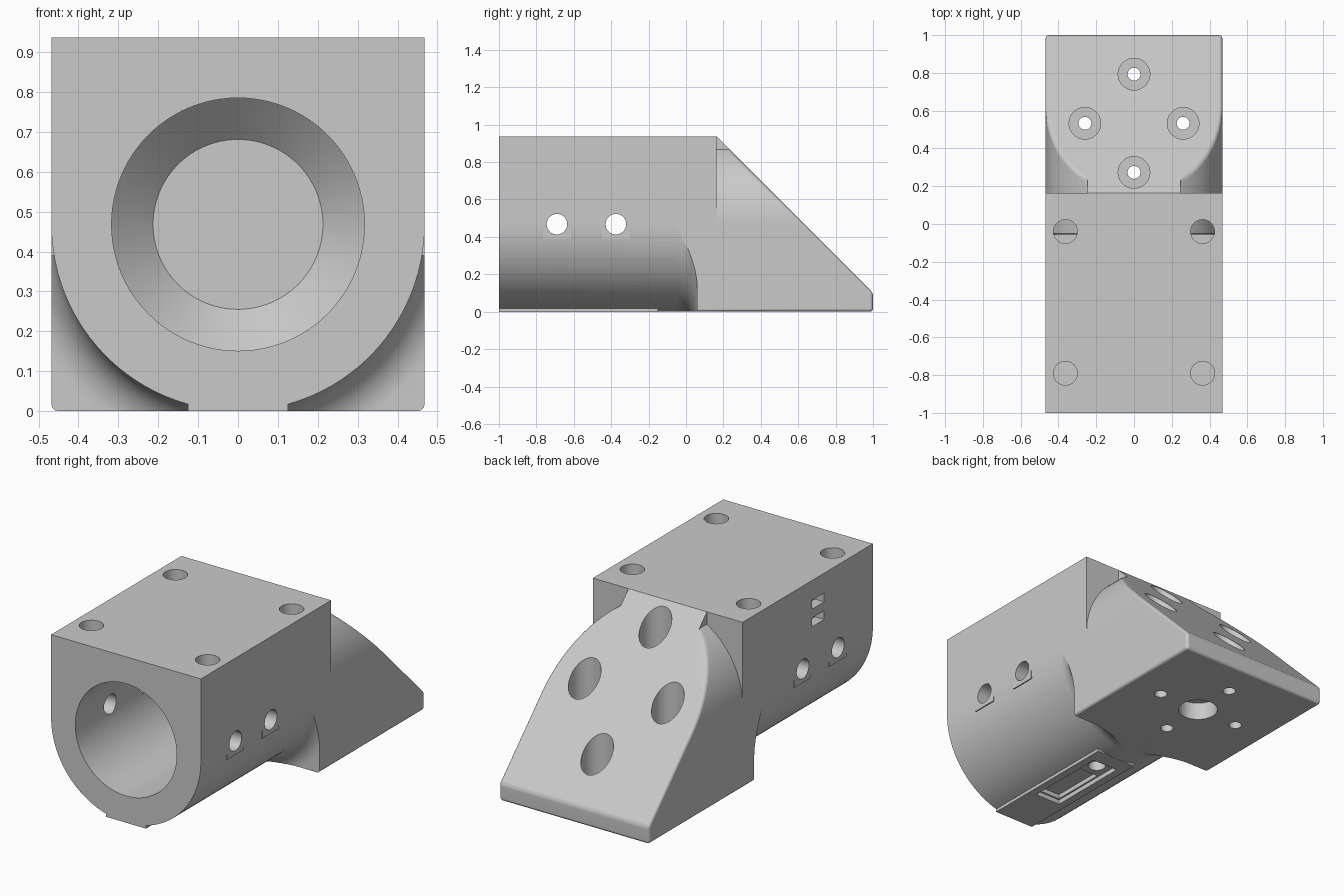
import bpy, bmesh, math
from mathutils import Vector, Matrix

if "Cube" in bpy.data.objects:
    bpy.data.objects.remove(bpy.data.objects["Cube"], do_unlink=True)

R, TOP = 0.468, 0.937        # half width / barrel radius, total height
BACK = 0.163                 # rear face of the block

grey = bpy.data.materials.new("plain grey")
grey.use_nodes = True
grey.diffuse_color = (0.59, 0.59, 0.59, 1)
grey.node_tree.nodes["Principled BSDF"].inputs["Base Color"].default_value = (0.59, 0.59, 0.59, 1)


def to_object(name, bm):
    bmesh.ops.recalc_face_normals(bm, faces=bm.faces[:])
    mesh = bpy.data.meshes.new(name)
    bm.to_mesh(mesh)
    bm.free()
    mesh.materials.append(grey)
    ob = bpy.data.objects.new(name, mesh)
    bpy.context.collection.objects.link(ob)
    return ob


def arc(start, end, steps):
    """Points on the barrel circle, angles in degrees."""
    angles = [math.radians(start + (end - start) * i / steps) for i in range(steps + 1)]
    return [(R * math.cos(a), R + R * math.sin(a)) for a in angles]


def prism(points, y0, y1):
    """Extrude an x-z outline along y."""
    bm = bmesh.new()
    face = bm.faces.new([bm.verts.new((x, y0, z)) for x, z in points])
    ext = bmesh.ops.extrude_face_region(bm, geom=[face])["geom"]
    bmesh.ops.translate(bm, vec=(0, y1 - y0, 0),
                        verts=[v for v in ext if isinstance(v, bmesh.types.BMVert)])
    # The source face stays behind as the near cap
    bmesh.ops.recalc_face_normals(bm, faces=bm.faces[:])
    return bm


def box(name, x0, x1, y0, y1, z0, z1):
    return to_object(name, prism([(x0, z0), (x1, z0), (x1, z1), (x0, z1)], y0, y1))


def rod(name, a, b, radius, segments=48):
    """Cylinder between two points, turned so no vertex sits on an axis."""
    a, b = Vector(a), Vector(b)
    bm = bmesh.new()
    turn = (b - a).to_track_quat("Z", "Y").to_matrix().to_4x4()
    bmesh.ops.create_cone(bm, cap_ends=True, segments=segments, radius1=radius,
                          radius2=radius, depth=(b - a).length,
                          matrix=Matrix.Translation((a + b) / 2) @ turn
                          @ Matrix.Rotation(math.pi / segments, 4, "Z"))
    return to_object(name, bm)


def lathe(name, profile):
    """Revolve (distance, y) points around the barrel axis."""
    bm = bmesh.new()
    ring = [bm.verts.new((d, y, R)) for d, y in profile]
    edges = [bm.edges.new(pair) for pair in zip(ring, ring[1:])]
    bmesh.ops.spin(bm, geom=ring + edges, cent=(0, 0, R), axis=(0, 1, 0),
                   angle=math.tau, steps=96, use_merge=True)
    bmesh.ops.remove_doubles(bm, verts=bm.verts[:], dist=0.0001)
    return to_object(name, bm)


def combine(target, tool, operation):
    tool.hide_render = True
    mod = target.modifiers.new(operation.lower(), "BOOLEAN")
    mod.operation, mod.object, mod.solver = operation, tool, "EXACT"
    bpy.context.view_layer.objects.active = target
    bpy.ops.object.modifier_apply(modifier=mod.name)
    bpy.data.objects.remove(tool, do_unlink=True)


# Block with a square top and round underside
mount = to_object("mount_body", prism([(R, TOP), (-R, TOP)] + arc(180, 360, 48), -1, BACK))

# Small flats around the side holes, set just inside the side walls, then the holes
for y in (-0.69, -0.375):
    combine(mount, box("side_flats", 0.0005 - R, R - 0.0005, y - 0.075, y + 0.075, 0.39, 0.5), "UNION")
    combine(mount, rod("cross_hole", (-0.6, y, R), (0.6, y, R), 0.055), "DIFFERENCE")

# Blind holes in the top
for x in (-0.363, 0.363):
    for y in (-0.79, -0.04):
        combine(mount, rod("top_hole", (x, y, 0.64), (x, y, 1), 0.063), "DIFFERENCE")

# Pair of strap slots on one side
for z in (0.70, 0.80):
    combine(mount, box("strap_slot", -0.55, -0.41, -0.565, -0.455, z - 0.025, z + 0.025), "DIFFERENCE")

# Flat keel with a stepped pocket and a hole
combine(mount, box("keel", -0.125, 0.125, -1, -0.15, -0.0005, 0.06), "UNION")
combine(mount, box("pocket", -0.08, 0.08, -0.72, -0.24, -0.1, 0.025), "DIFFERENCE")
combine(mount, box("deep_pocket", -0.07, 0.07, -0.71, -0.39, -0.1, 0.05), "DIFFERENCE")
combine(mount, rod("cable_hole", (0, -0.31, -0.1), (0, -0.31, 0.3), 0.047), "DIFFERENCE")

# Sloped foot: square base, arched top with a raised flat, cut at 45 degrees
arch = [p for p in arc(0, 180, 48) if abs(p[0]) > 0.25]
right = [p for p in arch if p[0] > 0]
left = [p for p in arch if p[0] < 0]
ridge = [(0.245, 0.867), (0.245, TOP), (-0.245, TOP), (-0.245, 0.867)]
bm = prism([(-R, 0), (R, 0)] + right + ridge + left, -0.06, 1)
cut = bmesh.ops.bisect_plane(bm, geom=bm.verts[:] + bm.edges[:] + bm.faces[:],
                             plane_co=(0, BACK, TOP), plane_no=(0, 1, 1), clear_outer=True)
bmesh.ops.holes_fill(bm, edges=[e for e in cut["geom_cut"] if isinstance(e, bmesh.types.BMEdge)])
bmesh.ops.remove_doubles(bm, verts=bm.verts[:], dist=0.0001)
bmesh.ops.recalc_face_normals(bm, faces=bm.faces[:])


def is_rim(edge):
    a, b = (v.co for v in edge.verts)
    behind = min(a.y, b.y) > 0.235
    under = max(a.z, b.z) < 0.01 and max(a.y, b.y) > 0
    return len(edge.link_faces) == 2 and edge.calc_face_angle() > 0.4 and (behind or under)


bmesh.ops.bevel(bm, geom=[e for e in bm.edges if is_rim(e)], offset=0.017, segments=3,
                profile=0.5, affect="EDGES")
foot = to_object("sloped_foot", bm)

# Concave flare where the foot meets the barrel
FILLET = 0.11
curve = [(R + FILLET * (1 - math.cos(a)), -0.05 + FILLET * math.sin(a))
         for a in (math.pi / 2 * i / 10 for i in range(11))]
flare = [(0, -0.055), (R - 0.005, -0.055)] + curve + [(1, 0.06), (1, 1.2), (0, 1.2)]
combine(foot, lathe("flare_helper", flare), "INTERSECT")

# Counterbored bolt holes around a central socket in the foot
for i in range(4):
    a = math.pi / 2 * i
    x, y = 0.26 * math.cos(a), 0.533 + 0.26 * math.sin(a)
    combine(foot, rod("counterbore", (x, y, 0.1), (x, y, 1.2), 0.084), "DIFFERENCE")
    combine(foot, rod("bolt_hole", (x, y, -0.1), (x, y, 0.2), 0.034), "DIFFERENCE")
combine(foot, rod("socket", (0, 0.533, -0.1), (0, 0.533, 0.1), 0.104), "DIFFERENCE")
combine(mount, foot, "UNION")

# Straight bore with a chamfered inner end
combine(mount, lathe("bore", [(0, -1.1), (0.317, -1.1), (0.317, -0.1), (0.213, 0), (0, 0)]),
        "DIFFERENCE")

# Smooth curves, crisp edges, even shading on the large flat faces
bpy.ops.object.select_all(action="DESELECT")
mount.select_set(True)
bpy.context.view_layer.objects.active = mount
bpy.ops.object.shade_smooth_by_angle(angle=math.radians(30))
mount.modifiers.new("even_shading", "WEIGHTED_NORMAL").keep_sharp = True
